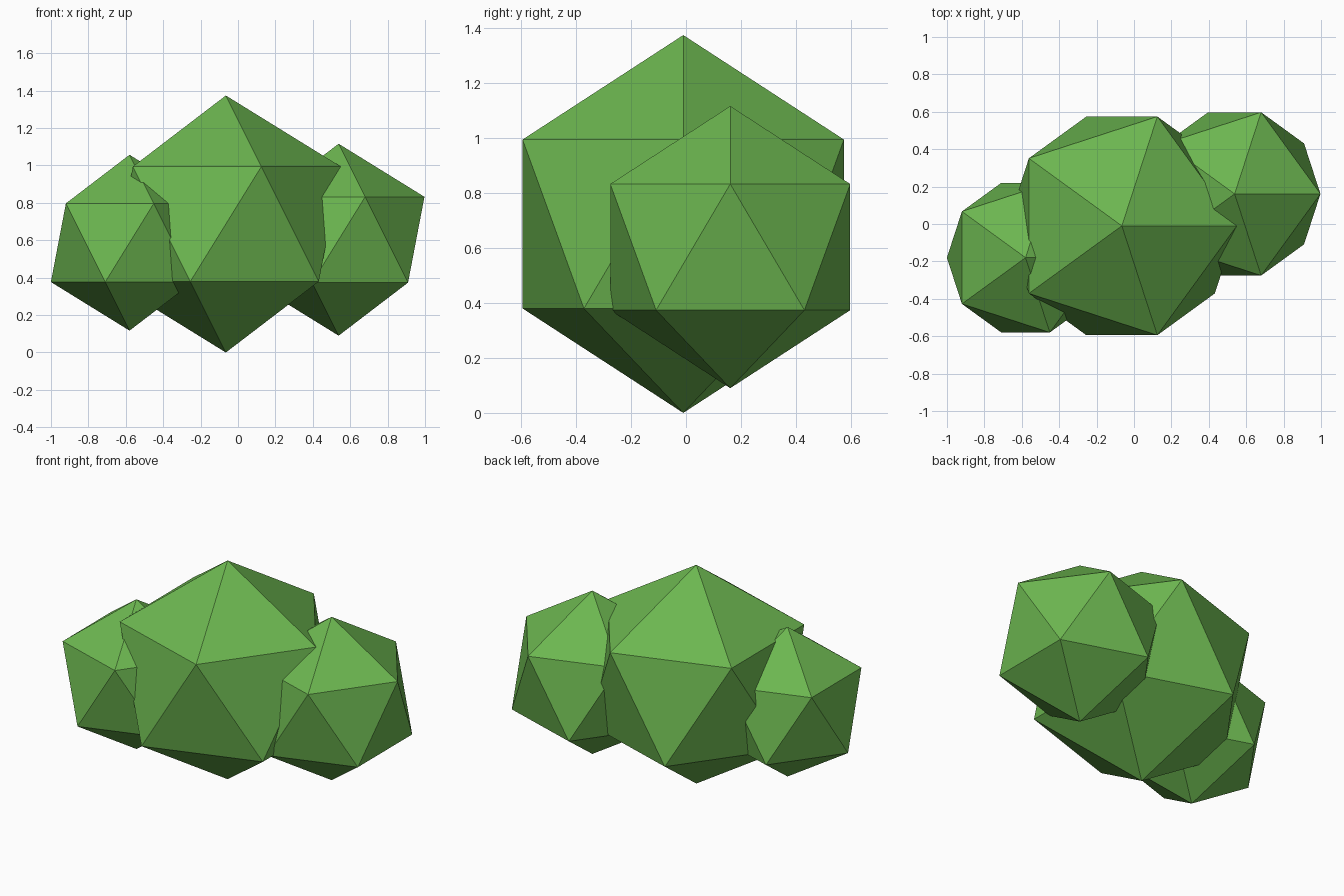
import bpy

if "Cube" in bpy.data.objects:
    bpy.data.objects.remove(bpy.data.objects["Cube"])

# One flat leaf colour for the whole bush
leaf = bpy.data.materials.new("leaf green")
leaf.diffuse_color = (0.15, 0.47, 0.08, 1.0)
leaf.use_nodes = True
leaf.node_tree.nodes["Principled BSDF"].inputs["Base Color"].default_value = leaf.diffuse_color


def clump(name, radius, centre):
    """Low-poly leaf clump: a 20-sided icosphere with flat faces."""
    bpy.ops.mesh.primitive_ico_sphere_add(subdivisions=1, radius=radius, location=centre)
    obj = bpy.context.object
    obj.name = name
    obj.data.materials.append(leaf)
    bpy.ops.object.shade_flat()
    return obj


# Large middle clump with a smaller one on either side
clump("middle_clump", 0.687, (-0.065, -0.010, 0.687))
clump("right_clump", 0.513, (0.538, 0.161, 0.603))
clump("left_clump", 0.470, (-0.580, -0.180, 0.587))
